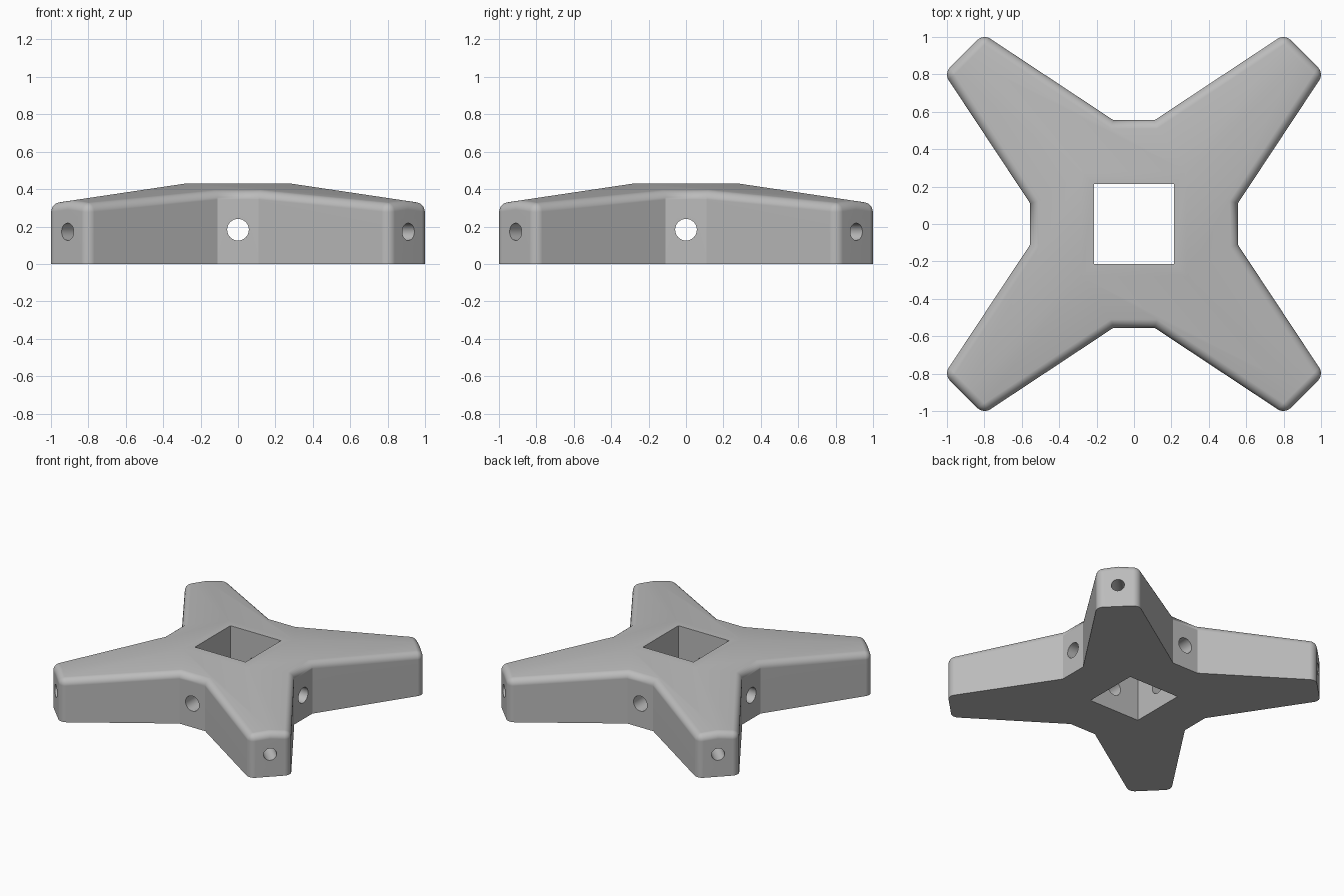
import bpy, bmesh
from math import radians, pi
from mathutils import Matrix, Vector

cube = bpy.data.objects.get("Cube")
if cube:
    bpy.data.objects.remove(cube)

CORNER = (0.806, 1.0155)   # arm tip corner before rounding
NOTCH = (0.11, 0.555)      # flat between two arms
MID = sum(CORNER) / 2      # middle of an arm tip
FLAT = 0.28                # half width of the level crown
HOLE = 0.215               # half width of the square opening
ROUND = 0.045


def height(y):
    return 0.43 - 0.149 * max(0, y - FLAT)


grey = bpy.data.materials.new("plain grey")
grey.use_nodes = True
grey.diffuse_color = (0.5, 0.5, 0.5, 1)
grey.node_tree.nodes["Principled BSDF"].inputs["Base Color"].default_value = (0.5, 0.5, 0.5, 1)

# Four identical quarter sectors, each holding one side and two half arms
bm = bmesh.new()
half = [(MID, MID), CORNER, NOTCH]
rim = half + [(-x, y) for x, y in reversed(half)]
for k in range(4):
    turn = Matrix.Rotation(k * pi / 2, 3, 'Z')

    def face(points):
        bm.faces.new([bm.verts.new(turn @ Vector(p)) for p in points])

    top = [(x, y, height(y)) for x, y in rim]
    base = [(x, y, 0) for x, y in rim]
    crown = [(-FLAT, FLAT, height(0)), (FLAT, FLAT, height(0))]
    hole_top = [(-HOLE, HOLE, height(0)), (HOLE, HOLE, height(0))]
    hole_base = [(-HOLE, HOLE, 0), (HOLE, HOLE, 0)]
    face(top + crown)
    face(crown + hole_top[::-1])
    face(hole_top + hole_base[::-1])
    face(base + hole_base)
    for i in range(len(rim) - 1):
        face([top[i], top[i + 1], base[i + 1], base[i]])
bmesh.ops.remove_doubles(bm, verts=bm.verts, dist=0.0005)
bmesh.ops.recalc_face_normals(bm, faces=bm.faces)


# Round the upper rim and the upright arm tip corners
def is_rounded(edge):
    a, b = (v.co for v in edge.verts)
    upright = (a.xy - b.xy).length < 0.001
    if upright:
        return max(abs(a.x), abs(a.y)) > 1
    on_rim = min(max(abs(p.x), abs(p.y)) for p in (a, b)) > 0.5
    return on_rim and min(a.z, b.z) > 0.1


bmesh.ops.bevel(bm, geom=[e for e in bm.edges if is_rounded(e)], offset=ROUND,
                offset_type='OFFSET', segments=6, profile=0.5,
                affect='EDGES', clamp_overlap=False)
bmesh.ops.recalc_face_normals(bm, faces=bm.faces)
mesh = bpy.data.meshes.new("cross_hub")
bm.to_mesh(mesh)
bm.free()
hub = bpy.data.objects.new("cross_hub", mesh)
bpy.context.collection.objects.link(hub)
mesh.materials.append(grey)


# Drill the round holes
def drill(radius, depth, angle, distance, z):
    spin = Matrix.Rotation(angle, 4, 'Z')
    bpy.ops.mesh.primitive_cylinder_add(vertices=32, radius=radius, depth=depth)
    cutter = bpy.context.object
    cutter.name = "hole_cutter"
    cutter.hide_render = True
    cutter.data.materials.append(grey)
    cutter.data.transform(spin @ Matrix.Translation((distance, 0, z))
                          @ Matrix.Rotation(pi / 2, 4, 'Y'))
    bpy.context.view_layer.objects.active = hub
    mod = hub.modifiers.new("hole", 'BOOLEAN')
    mod.operation = 'DIFFERENCE'
    mod.solver = 'EXACT'
    mod.object = cutter
    bpy.ops.object.modifier_apply(modifier=mod.name)
    bpy.data.objects.remove(cutter)


for k in range(4):
    drill(0.058, 0.7, k * pi / 2, 0.45, 0.183)            # side holes into the opening
    drill(0.046, 0.5, k * pi / 2 + pi / 4, 1.25, 0.172)   # blind holes in the arm tips

# Smooth the rounded edges and keep the broad faces flat
bpy.ops.object.select_all(action='DESELECT')
hub.select_set(True)
bpy.context.view_layer.objects.active = hub
bpy.ops.object.shade_smooth_by_angle(angle=radians(30))
weighted = hub.modifiers.new("flat_normals", 'WEIGHTED_NORMAL')
weighted.keep_sharp = True
